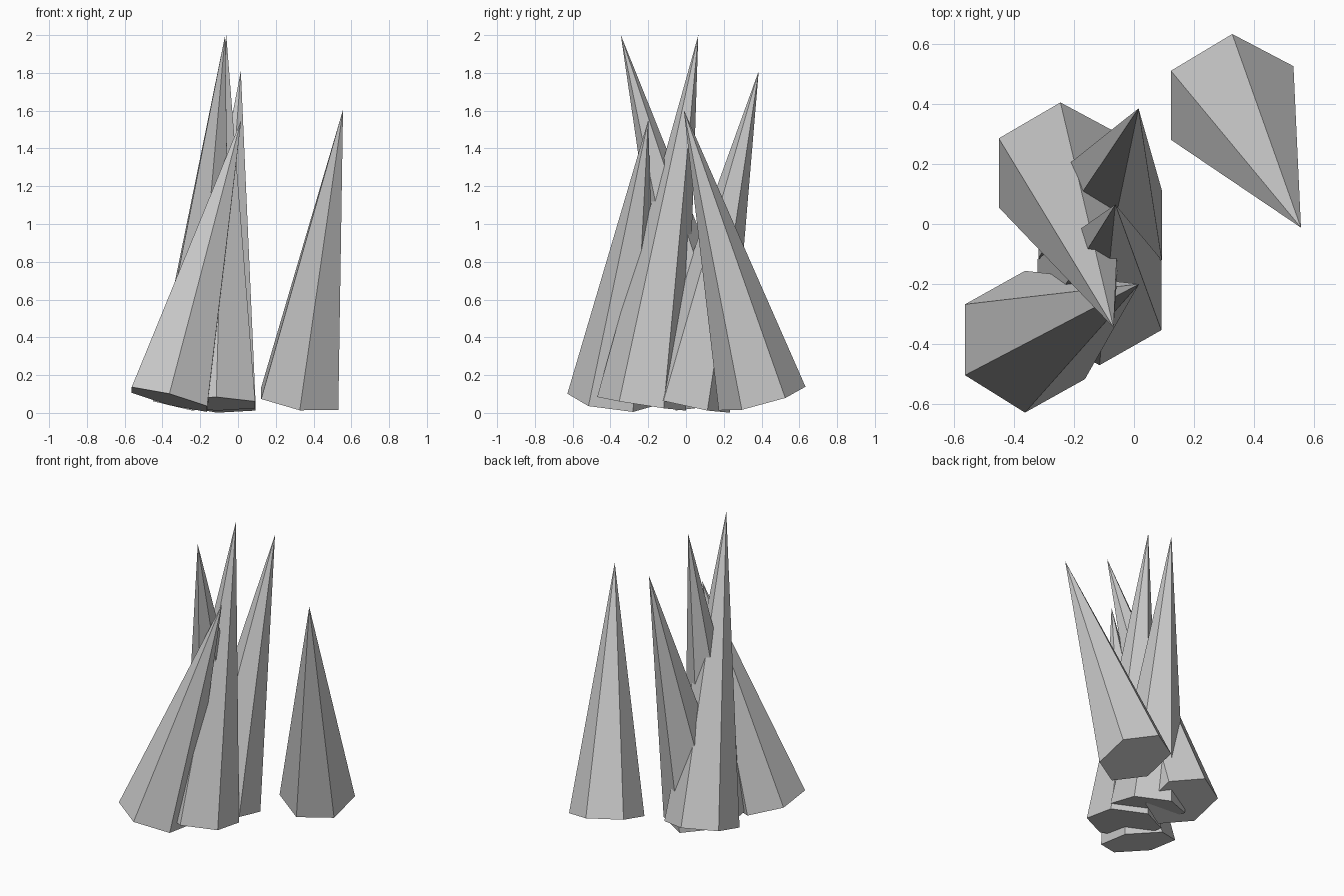
import bpy, bmesh, math
from mathutils import Vector, Matrix

if "Cube" in bpy.data.objects:
    bpy.data.objects.remove(bpy.data.objects["Cube"])

RADIUS = 0.238
SIDES = 6


def spike(name, base, apex):
    """Six-sided cone from base centre to apex, one base corner in the yz plane."""
    base, apex = Vector(base), Vector(apex)
    axis = apex - base
    z = axis.normalized()
    y = Vector((0, z.z, -z.y)).normalized()
    x = y.cross(z)
    rot = Matrix((x, y, z)).transposed()

    bm = bmesh.new()
    ring = []
    for i in range(SIDES):
        a = math.pi / 2 + i * 2 * math.pi / SIDES
        ring.append(bm.verts.new((RADIUS * math.cos(a), RADIUS * math.sin(a), 0)))
    tip = bm.verts.new((0, 0, axis.length))
    bm.faces.new(ring[::-1])
    for i in range(SIDES):
        bm.faces.new((ring[i], ring[(i + 1) % SIDES], tip))
    mesh = bpy.data.meshes.new(name)
    bm.to_mesh(mesh)
    bm.free()
    ob = bpy.data.objects.new(name, mesh)
    ob.matrix_world = Matrix.Translation(base) @ rot.to_4x4()
    bpy.context.collection.objects.link(ob)


# Cluster of leaning spikes: base centre, tip
spike("back_left_spike", (-0.245, 0.175, 0.075), (-0.068, -0.345, 2.0))
spike("front_middle_spike", (-0.115, -0.235, 0.048), (-0.062, 0.065, 2.0))
spike("centre_spike", (-0.113, 0.0, 0.052), (0.015, 0.385, 1.81))
spike("front_left_spike", (-0.363, -0.392, 0.071), (0.017, -0.2, 1.55))

# Lone spike standing apart
spike("right_spike", (0.327, 0.403, 0.076), (0.556, -0.012, 1.605))
